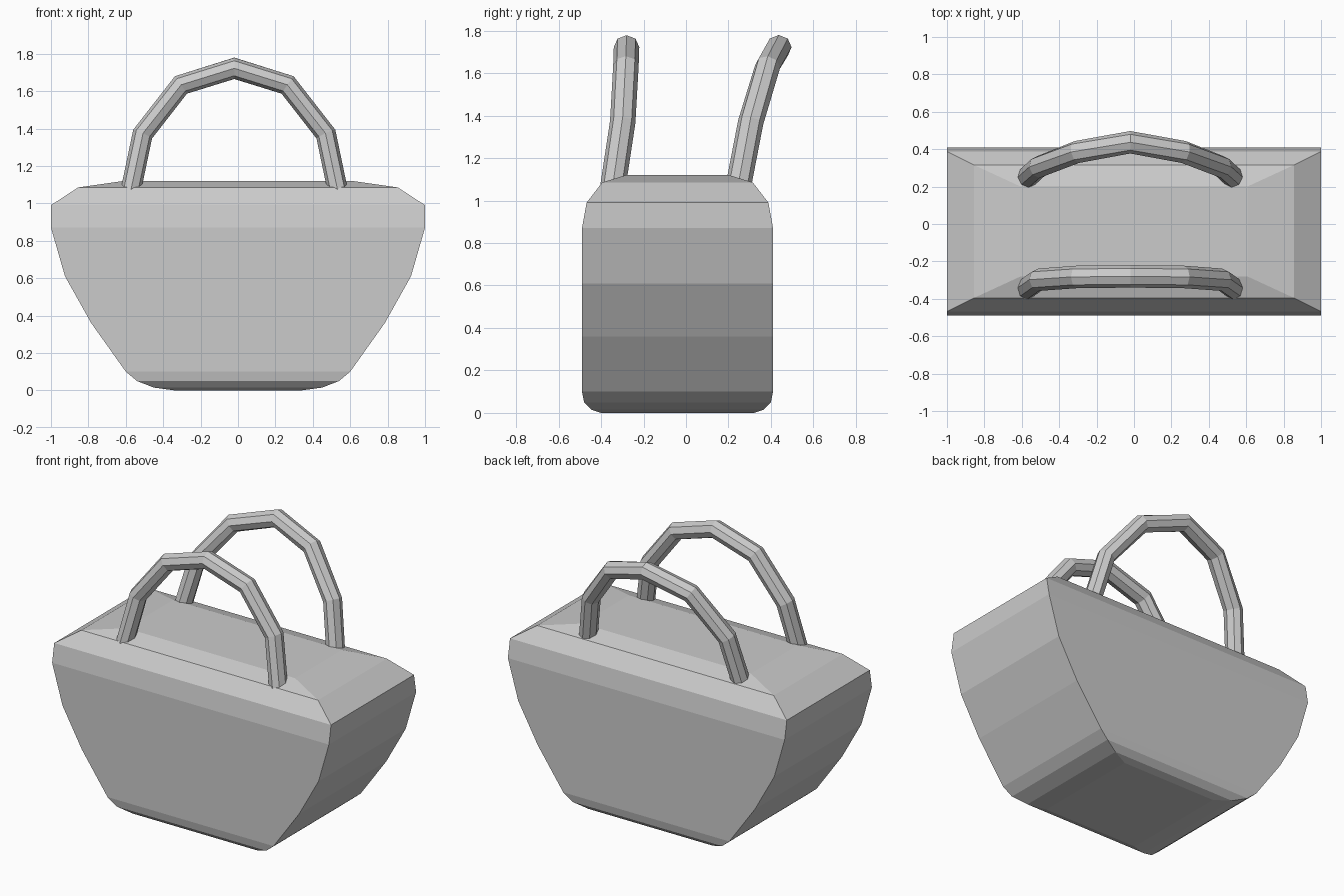
import bpy, bmesh, math
from mathutils import Vector

if "Cube" in bpy.data.objects:
    bpy.data.objects.remove(bpy.data.objects["Cube"])


def loft(name, rings):
    """Skin a list of equal-length rings and cap both ends."""
    bm = bmesh.new()
    loops = [[bm.verts.new(p) for p in ring] for ring in rings]
    n = len(loops[0])
    for a, b in zip(loops, loops[1:]):
        for i in range(n):
            j = (i + 1) % n
            bm.faces.new((a[i], a[j], b[j], b[i]))
    bm.faces.new(loops[0][::-1])
    bm.faces.new(loops[-1])
    bmesh.ops.recalc_face_normals(bm, faces=bm.faces)
    mesh = bpy.data.meshes.new(name)
    bm.to_mesh(mesh)
    bm.free()
    obj = bpy.data.objects.new(name, mesh)
    bpy.context.collection.objects.link(obj)
    return obj


# Bag body: stacked rectangles (height, half width, half depth)
BODY_Y = -0.04
sections = [(0, 0.34, 0.36), (0.015, 0.45, 0.405), (0.05, 0.54, 0.44),
            (0.10, 0.60, 0.45), (0.36, 0.785, 0.45), (0.61, 0.925, 0.45),
            (0.87, 1.0, 0.45), (0.99, 1.0, 0.428), (1.085, 0.855, 0.355),
            (1.12, 0.61, 0.242)]
loft("bag_body", [[(sx * w, BODY_Y + sy * d, z)
                   for sx, sy in ((-1, -1), (1, -1), (1, 1), (-1, 1))]
                  for z, w, d in sections])


# Handles: eight-sided mitred tubes along a symmetric arch
def handle(name, half, radius=0.054, depth_radius=0.06, cx=-0.02):
    path = [Vector((cx - x, y, z)) for x, y, z in half]
    path += [Vector((cx + x, y, z)) for x, y, z in half[-2::-1]]
    rings = []
    for i, p in enumerate(path):
        d0 = (p - path[max(i - 1, 0)]).normalized()
        d1 = (path[min(i + 1, len(path) - 1)] - p).normalized()
        t = (d0 + d1).normalized()
        u = t.cross(Vector((0, 1, 0))).normalized()
        v = u.cross(t)
        miter = 1 / max(t.dot(d0), t.dot(d1))
        rings.append([p + u * radius * miter * math.cos(k * math.pi / 4)
                      + v * depth_radius * math.sin(k * math.pi / 4)
                      for k in range(8)])
    loft(name, rings)


handle("front_handle", [(0.555, -0.345, 1.06), (0.49, -0.298, 1.37),
                        (0.285, -0.283, 1.633), (0, -0.28, 1.722)])
handle("back_handle", [(0.555, 0.245, 1.06), (0.49, 0.305, 1.37),
                       (0.285, 0.385, 1.633), (0, 0.437, 1.722)])
